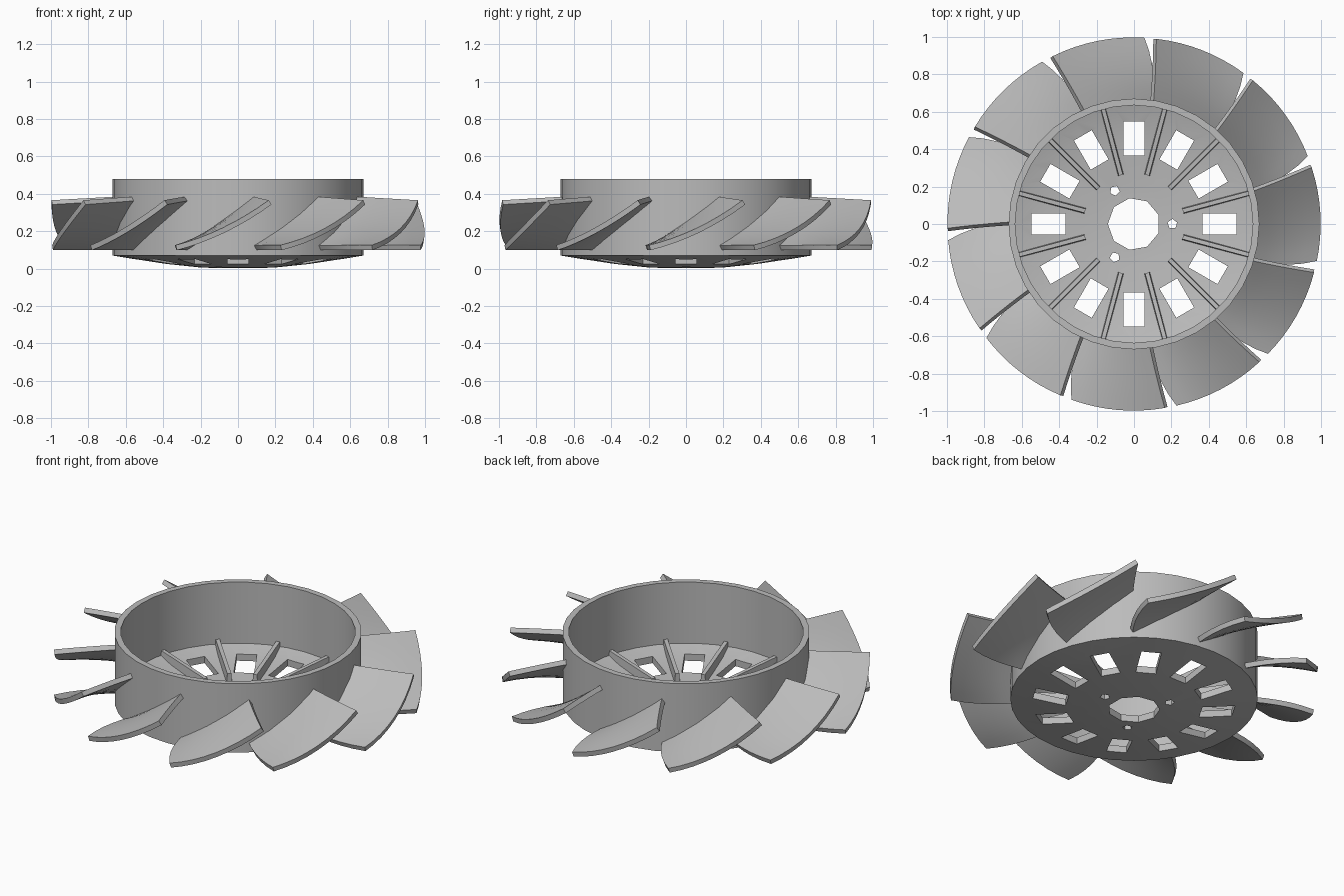
import bpy, bmesh
from math import radians, cos, sin, tau
from mathutils import Matrix, Vector

if "Cube" in bpy.data.objects:
    bpy.data.objects.remove(bpy.data.objects["Cube"])

grey = bpy.data.materials.new("grey plastic")
grey.use_nodes = True
GREY = (0.5, 0.5, 0.5, 1)
grey.diffuse_color = GREY
grey.node_tree.nodes["Principled BSDF"].inputs["Base Color"].default_value = GREY


def make(name, bm):
    bmesh.ops.recalc_face_normals(bm, faces=bm.faces[:])
    mesh = bpy.data.meshes.new(name)
    bm.to_mesh(mesh)
    bm.free()
    obj = bpy.data.objects.new(name, mesh)
    bpy.context.scene.collection.objects.link(obj)
    mesh.materials.append(grey)
    return obj


def apply_and_smooth(obj, angle=30):
    bpy.ops.object.select_all(action="DESELECT")
    bpy.context.view_layer.objects.active = obj
    obj.select_set(True)
    for mod in list(obj.modifiers):
        bpy.ops.object.modifier_apply(modifier=mod.name)
    bpy.ops.object.shade_smooth_by_angle(angle=radians(angle))


def turn(angle):
    return Matrix.Rotation(angle, 4, "Z")


# Drum: a ring wall and shallow domed floor, revolved as one solid
profile = [(0, 0), (.2, .006), (.4, .027), (.55, .05), (.67, .07), (.67, .48),
           (.635, .48), (.635, .115), (.55, .09), (.4, .067), (.2, .046), (0, .04)]
bm = bmesh.new()
verts = [bm.verts.new((r, 0, z)) for r, z in profile]
edges = [bm.edges.new(pair) for pair in zip(verts, verts[1:])]
bmesh.ops.spin(bm, geom=verts + edges, cent=(0, 0, 0), axis=(0, 0, 1),
               angle=tau, steps=36, use_merge=True)
bmesh.ops.remove_doubles(bm, verts=bm.verts[:], dist=1e-4)
drum = make("drum", bm)

# Cutters: twelve slots, a shaft hole and three small locating holes
bm = bmesh.new()
for i in range(12):
    bmesh.ops.create_cube(bm, size=1, matrix=turn(i * tau / 12)
                          @ Matrix.Translation((.457, 0, .05))
                          @ Matrix.Diagonal((.18, .11, .4, 1)))
bmesh.ops.create_cone(bm, cap_ends=True, segments=9, radius1=.14, radius2=.14,
                      depth=.4, matrix=turn(radians(10)))
for i in range(3):
    bmesh.ops.create_cone(bm, cap_ends=True, segments=5, radius1=.027, radius2=.027,
                          depth=.4, matrix=turn(i * tau / 3) @ Matrix.Translation((.205, 0, 0)))
cutter = make("hole_cutter", bm)
cutter.hide_render = True
cut = drum.modifiers.new("holes", "BOOLEAN")
cut.operation = "DIFFERENCE"
cut.solver = "EXACT"
cut.object = cutter
apply_and_smooth(drum)
bpy.data.objects.remove(cutter)

# Stiffening ribs between the slots, following the floor
bm = bmesh.new()
for i in range(12):
    rot = turn(radians(15) + i * tau / 12)
    box = bmesh.ops.create_cube(bm, size=1)["verts"]
    for v in box:
        outer, top = v.co.x > 0, v.co.z > 0
        z = (.08 if outer else .04) + (.065 if top else 0)
        half = .011 if top else .016
        v.co = rot @ Vector((.645 if outer else .27, half if v.co.y > 0 else -half, z))
make("floor_ribs", bm)

# Fan blades: swept, cambered sheets given thickness
COLS, ROWS = 8, 5


def blade_point(s, t):
    """s runs from root to tip, t from the low edge to the high edge."""
    low = 81.5 + 1.5 * s + 4 * s * s
    high = 114.3 + 2 * s
    angle = radians(low + (high - low) * t)
    r = .65 + .345 * s
    camber = t - (.15 + .35 * s) * t * (1 - t)
    z = .112 + (.262 - .02 * s) * camber
    return r * cos(angle), r * sin(angle), z


for i in range(11):
    bm = bmesh.new()
    grid = [[bm.verts.new(blade_point(a / ROWS, b / COLS)) for b in range(COLS + 1)]
            for a in range(ROWS + 1)]
    for a in range(ROWS):
        for b in range(COLS):
            bm.faces.new((grid[a][b], grid[a + 1][b], grid[a + 1][b + 1], grid[a][b + 1]))
    bmesh.ops.rotate(bm, verts=bm.verts[:], matrix=turn(-i * tau / 11))
    blade = make(f"blade_{i + 1}", bm)
    solid = blade.modifiers.new("thickness", "SOLIDIFY")
    solid.thickness = .028
    solid.offset = 0
    apply_and_smooth(blade)
